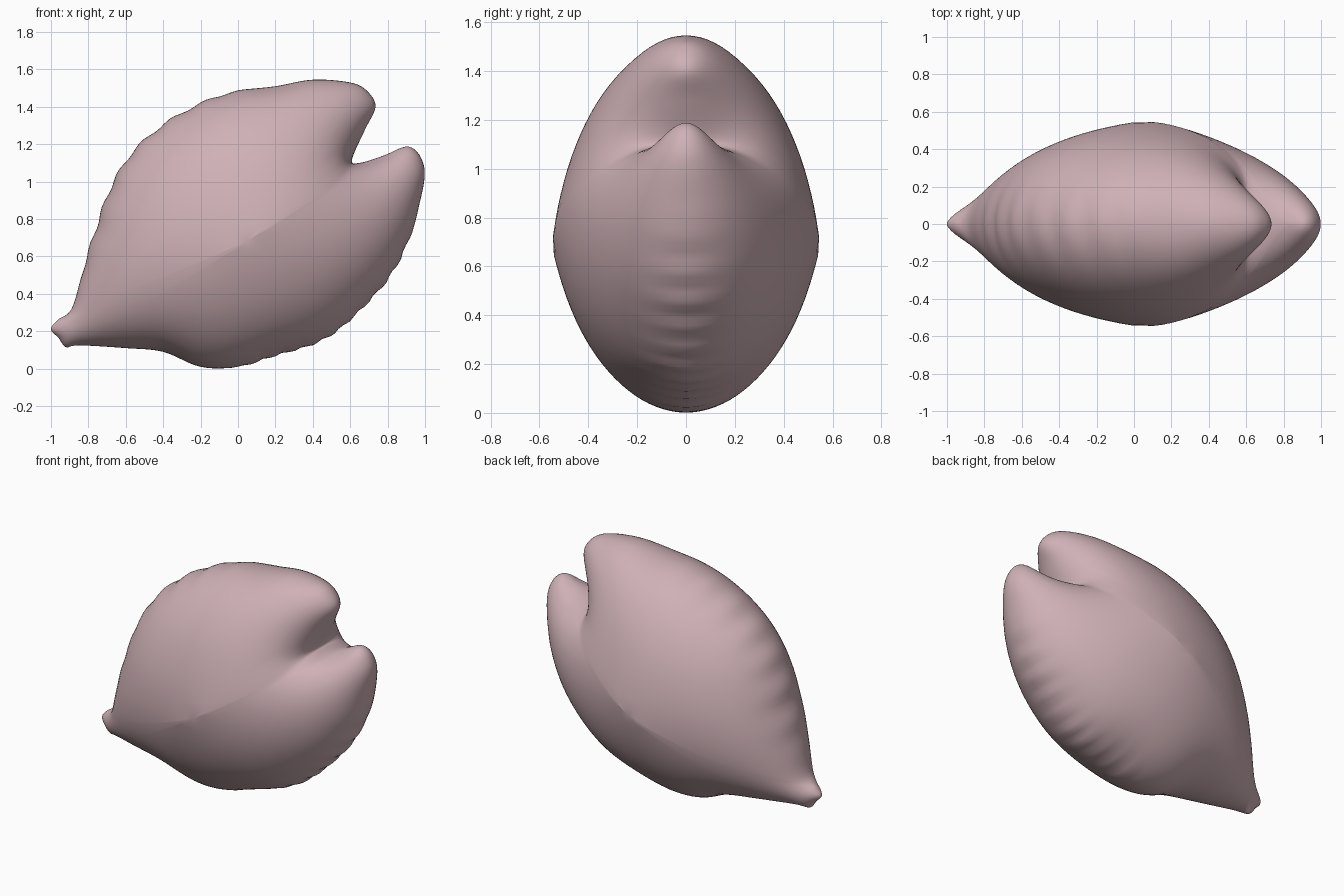
import bpy
import math
from mathutils import Vector

cube = bpy.data.objects.get("Cube")
if cube:
    bpy.data.objects.remove(cube, do_unlink=True)

CENTRE = Vector((0.05, 0.68))
HALF_DEPTH = 0.545
RINGS = 24
STEPS = 6

# Side outline (x, z), clockwise from the lower lip around to the notch
OUTLINE = [Vector(p) for p in (
    (.92, 1.185), (.965, 1.15), (.995, 1.08), (.995, 1), (.97, .88), (.93, .73),
    (.83, .52), (.7, .36), (.54, .21), (.4, .13), (.2, .07), (0, .01),
    (-.2, .01), (-.4, .09), (-.6, .11), (-.85, .125), (-.92, .115),
    (-.96, .165), (-1, .21), (-.965, .26), (-.89, .32), (-.83, .52),
    (-.76, .75), (-.68, .97), (-.57, 1.15), (-.42, 1.29), (-.24, 1.4),
    (-.03, 1.48), (.2, 1.51), (.4, 1.545), (.6, 1.53), (.69, 1.485),
    (.735, 1.4), (.68, 1.28), (.61, 1.12), (.65, 1.1), (.78, 1.14), (.87, 1.18))]


def smooth_loop(points, steps):
    """Closed Catmull-Rom curve through the points."""
    loop = []
    count = len(points)
    for i in range(count):
        a, b, c, d = (points[(i + k) % count] for k in (-1, 0, 1, 2))
        for s in range(steps):
            t = s / steps
            loop.append(0.5 * (2 * b + (c - a) * t
                               + (2 * a - 5 * b + 4 * c - d) * t ** 2
                               + (3 * b - a - 3 * c + d) * t ** 3))
    return loop


def ripple(point):
    """Shallow waves along the belly and the back edge."""
    offset = point - CENTRE
    angle = math.degrees(math.atan2(offset.y, offset.x)) % 360
    wave = 0
    for start, end, period in ((260, 368, 10), (88, 196, 15)):
        a = angle + 360 if angle + 360 < end else angle
        if start < a < end:
            fade = min(1, (a - start) / 15, (end - a) / 15)
            wave = 0.008 * fade * math.sin(math.tau * (a - start) / period)
    return CENTRE + offset * (1 + wave)


def inflate(points, triangles, fixed_from, guess):
    """Pressure-inflated membrane height over a flat mesh pinned at its rim."""
    links = [{} for _ in points]
    load = [0.0] * len(points)
    for tri in triangles:
        for k in range(3):
            i, j, o = tri[k], tri[(k + 1) % 3], tri[(k + 2) % 3]
            u, v = points[i] - points[o], points[j] - points[o]
            area = max(abs(u.x * v.y - u.y * v.x), 1e-9)
            weight = 0.5 * u.dot(v) / area
            links[i][j] = links[i].get(j, 0) + weight
            links[j][i] = links[j].get(i, 0) + weight
            load[o] += area / 6
    rows = [(i, load[i], sum(links[i].values()), list(links[i].items()))
            for i in range(fixed_from)]
    height = list(guess)
    for _ in range(400):
        for i, total, diagonal, near in rows:
            for j, weight in near:
                total += weight * height[j]
            height[i] += 1.85 * (total / diagonal - height[i])
    return height


# Flat concentric rings, packed closer towards the rim
rim = [ripple(p) for p in smooth_loop(OUTLINE, STEPS)]
n = len(rim)
flat, guess = [CENTRE.copy()], [0.2]
for r in range(1, RINGS + 1):
    scale = math.sin(r / RINGS * math.pi / 2)
    flat += [CENTRE + (p - CENTRE) * scale for p in rim]
    guess += [0.2 * (1 - scale ** 2)] * n

faces = [(0, 1 + i, 1 + (i + 1) % n) for i in range(n)]
for r in range(RINGS - 1):
    inner, outer = 1 + r * n, 1 + (r + 1) * n
    for i in range(n):
        j = (i + 1) % n
        faces.append((inner + i, outer + i, outer + j, inner + j))
triangles = [(f[0], f[k], f[k + 1]) for f in faces for k in range(1, len(f) - 1)]

height = inflate(flat, triangles, len(flat) - n, guess)
peak = max(height)
verts = [(p.x, HALF_DEPTH * math.sqrt(max(h, 0) / peak), p.y)
         for p, h in zip(flat, height)]

# Shell body: one inflated half, mirrored front to back
mesh = bpy.data.meshes.new("shell_body")
mesh.from_pydata(verts, [], faces)
mesh.shade_smooth()
body = bpy.data.objects.new("shell_body", mesh)
bpy.context.collection.objects.link(body)
mirror = body.modifiers.new("front_half", 'MIRROR')
mirror.use_axis = (False, True, False)
mirror.use_clip = True
mirror.merge_threshold = 0.0005

# Dusty pink
pink = bpy.data.materials.new("dusty_pink")
pink.use_nodes = True
colour = (0.62, 0.44, 0.47, 1)
pink.diffuse_color = colour
pink.node_tree.nodes["Principled BSDF"].inputs["Base Color"].default_value = colour
mesh.materials.append(pink)
